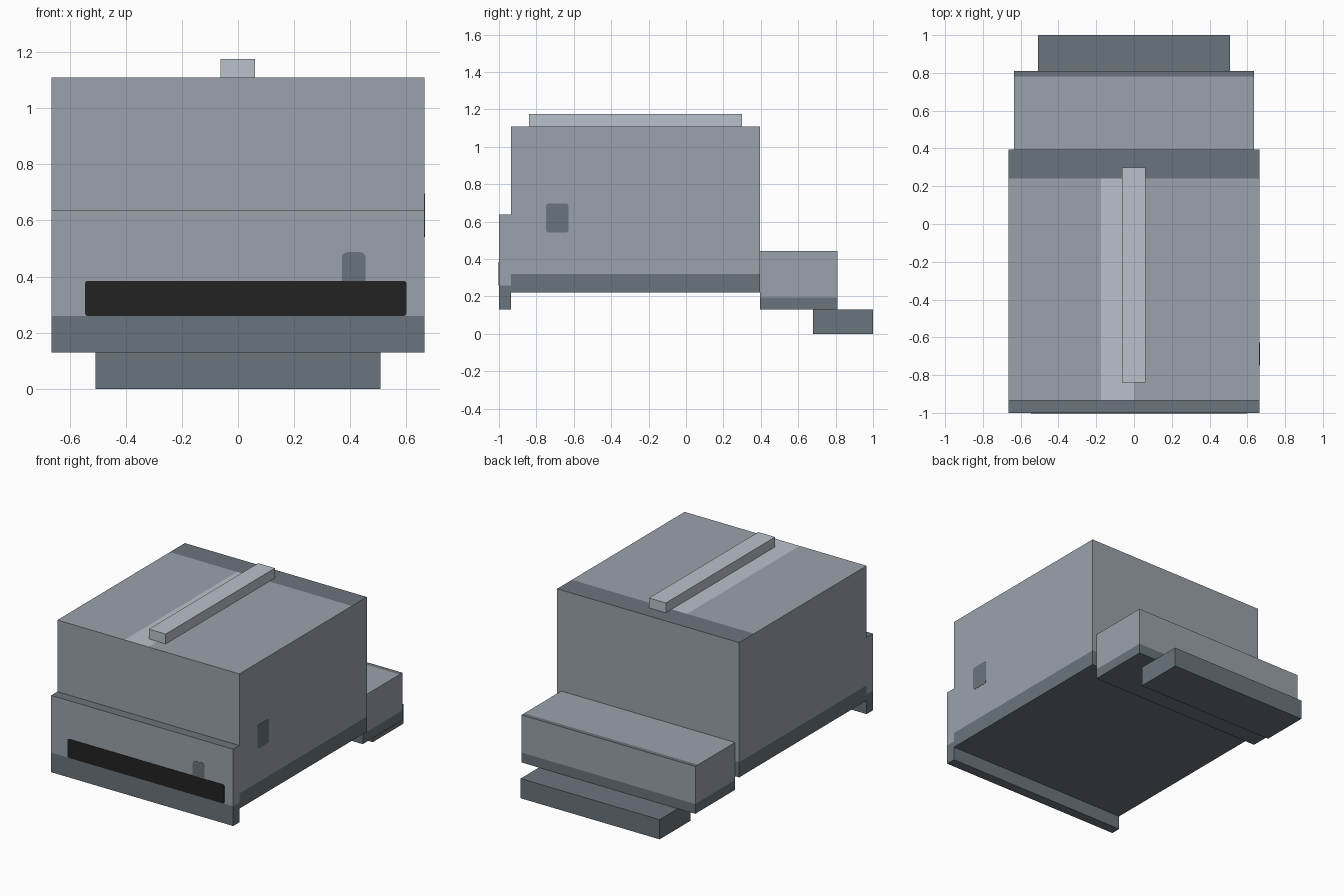
import bpy, bmesh, math
from mathutils import Vector

cube = bpy.data.objects.get("Cube")
if cube:
    bpy.data.objects.remove(cube, do_unlink=True)


def srgb(*rgb):
    return tuple(((c / 255 + 0.055) / 1.055) ** 2.4 for c in rgb) + (1.0,)


def material(name, color):
    m = bpy.data.materials.new(name)
    m.use_nodes = True
    m.diffuse_color = color
    m.node_tree.nodes["Principled BSDF"].inputs["Base Color"].default_value = color
    return m


MATS = [material("mid grey", srgb(154, 162, 171)),
        material("dark slate grey", srgb(106, 116, 125)),
        material("light grey", srgb(186, 193, 203)),
        material("black", srgb(34, 34, 34))]
MID, DARK, LIGHT, BLACK = range(4)


def finish(name, bm, rule):
    bmesh.ops.recalc_face_normals(bm, faces=bm.faces)
    bm.normal_update()
    for f in bm.faces:
        f.material_index = rule(f.calc_center_median(), f.normal)
    mesh = bpy.data.meshes.new(name)
    bm.to_mesh(mesh)
    bm.free()
    for m in MATS:
        mesh.materials.append(m)
    ob = bpy.data.objects.new(name, mesh)
    bpy.context.collection.objects.link(ob)
    return ob


def box(name, lo, hi, rule, cuts=()):
    """Box between two corners, cut by (axis, position) planes, coloured by rule."""
    bm = bmesh.new()
    bmesh.ops.create_cube(bm, size=1)
    lo, hi = Vector(lo), Vector(hi)
    for v in bm.verts:
        v.co = Vector([lo[i] + (v.co[i] + 0.5) * (hi[i] - lo[i]) for i in range(3)])
    for axis, pos in cuts:
        n = Vector((0, 0, 0))
        n[axis] = 1
        bmesh.ops.bisect_plane(bm, geom=bm.verts[:] + bm.edges[:] + bm.faces[:],
                               plane_co=n * pos, plane_no=n)
    return finish(name, bm, rule)


def plate(name, u, v, radius, place, depth, color):
    """Thin rounded rectangle; place maps (u, v, height) to a point."""
    bm = bmesh.new()
    ring = []
    corners = [(u[1], v[1], 0), (u[0], v[1], 90), (u[0], v[0], 180), (u[1], v[0], 270)]
    for cu, cv, start in corners:
        pu = cu + (radius if cu == u[0] else -radius)
        pv = cv + (radius if cv == v[0] else -radius)
        for k in range(5):
            a = math.radians(start + k * 22.5)
            ring.append((pu + radius * math.cos(a), pv + radius * math.sin(a)))
    face = bm.faces.new([bm.verts.new(place(a, b, -0.002)) for a, b in ring])
    ext = bmesh.ops.extrude_face_region(bm, geom=[face])
    move = Vector(place(0, 0, depth)) - Vector(place(0, 0, -0.002))
    bmesh.ops.translate(bm, vec=move,
                        verts=[g for g in ext["geom"] if isinstance(g, bmesh.types.BMVert)])
    return finish(name, bm, lambda c, n: color)


# Main housing: dark skirt, dark rear band and light stripe on the roof
def body_rule(c, n):
    if n.z > 0.5:
        if c.y > 0.24:
            return DARK
        return LIGHT if -0.175 < c.x < 0 else MID
    return DARK if c.z < 0.32 else MID


box("main_body", (-0.665, -0.935, 0.22), (0.665, 0.395, 1.11), body_rule,
    [(2, 0.32), (1, 0.24), (0, -0.175), (0, 0.0)])

# Front panel: dark lower part and dark top edge
box("front_panel", (-0.665, -1.0, 0.13), (0.665, -0.935, 0.637),
    lambda c, n: DARK if c.z < 0.26 or n.z > 0.5 else MID, [(2, 0.26)])

# Rear step: dark lower part and dark strip along the top rear edge
box("rear_step", (-0.635, 0.395, 0.13), (0.635, 0.81, 0.443),
    lambda c, n: DARK if c.z < 0.195 or (n.z > 0.5 and c.y > 0.78) else MID,
    [(2, 0.195), (1, 0.78)])

# Rear foot and roof ridge
box("rear_foot", (-0.508, 0.68, 0.0), (0.508, 1.0, 0.13), lambda c, n: DARK)
box("roof_ridge", (-0.063, -0.84, 1.11), (0.06, 0.30, 1.175), lambda c, n: LIGHT)

# Painted details on the front and on the +x side
front = lambda a, b, h: (a, -1.0 - h, b)
side = lambda a, b, h: (0.665 + h, a, b)
plate("front_slot", (-0.545, 0.60), (0.26, 0.385), 0.01, front, 0.002, BLACK)
plate("front_tab", (0.37, 0.455), (0.35, 0.487), 0.02, front, 0.001, DARK)
plate("side_button", (-0.748, -0.627), (0.542, 0.697), 0.015, side, 0.002, DARK)
